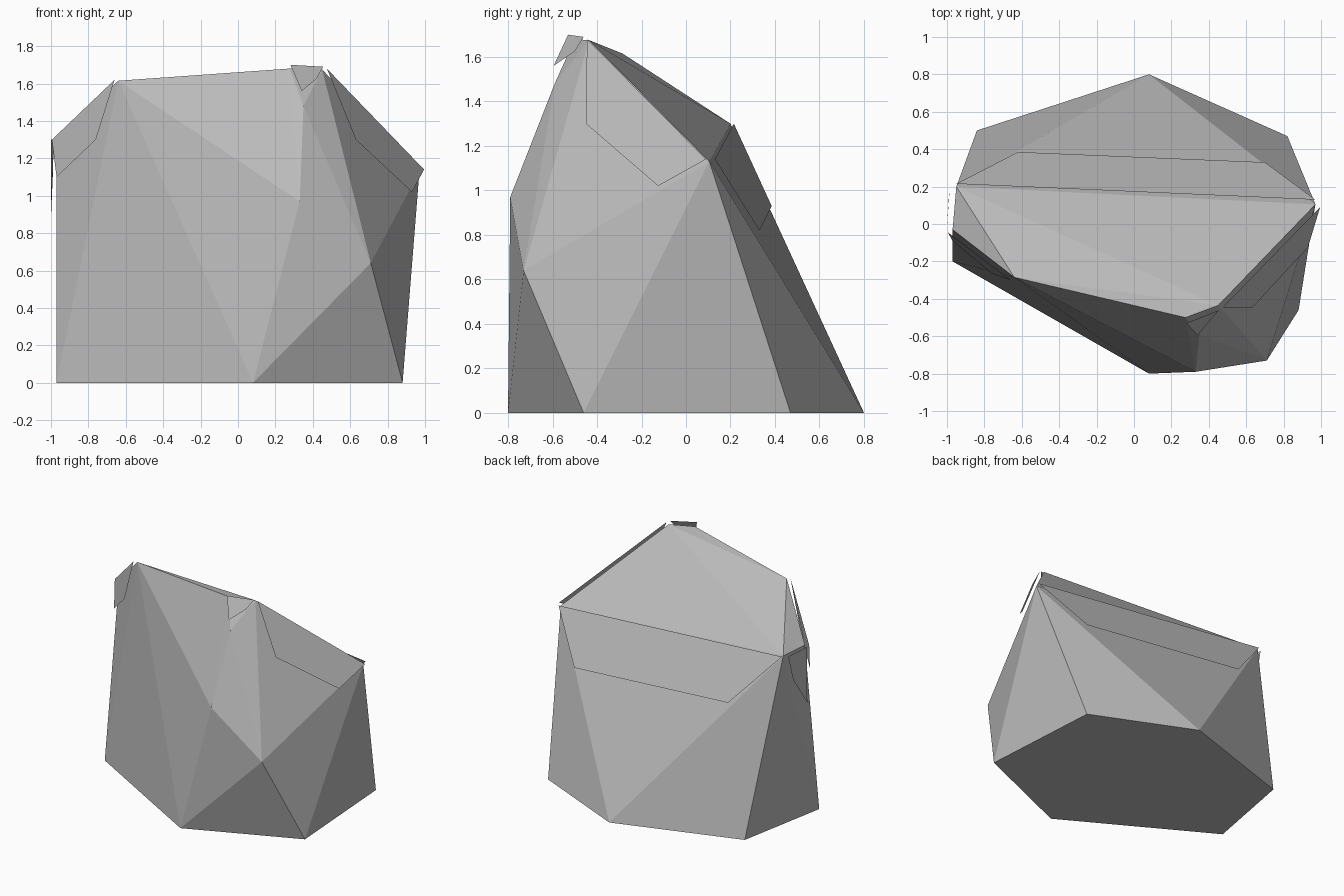
import bpy, bmesh

if "Cube" in bpy.data.objects:
    bpy.data.objects.remove(bpy.data.objects["Cube"])

stone = bpy.data.materials.new("grey_stone")
stone.diffuse_color = (0.5, 0.5, 0.5, 1)
stone.use_nodes = True
stone.node_tree.nodes["Principled BSDF"].inputs["Base Color"].default_value = stone.diffuse_color


def add_object(name, bm):
    mesh = bpy.data.meshes.new(name)
    bm.to_mesh(mesh)
    bm.free()
    mesh.materials.append(stone)
    obj = bpy.data.objects.new(name, mesh)
    bpy.context.collection.objects.link(obj)


# Faceted boulder: hull over base ring, front bulge and sloping crown
base = [(0.08, 0.80), (-0.84, 0.50), (-0.97, -0.20),
        (0.08, -0.80), (0.88, -0.46), (0.82, 0.47)]
bulge = [(0.33, -0.79, 0.97), (0.71, -0.73, 0.64), (0.35, -0.59, 1.48)]
crown = [(-0.64, -0.285, 1.615), (0.275, -0.50, 1.68), (0.45, -0.435, 1.675),
         (0.97, 0.105, 1.13), (-0.95, 0.20, 1.30), (-0.97, -0.03, 1.30)]
bm = bmesh.new()
for p in [(x, y, 0) for x, y in base] + bulge + crown:
    bm.verts.new(p)
bmesh.ops.convex_hull(bm, input=bm.verts[:])
bmesh.ops.dissolve_limit(bm, angle_limit=0.01, verts=bm.verts[:], edges=bm.edges[:])
bmesh.ops.recalc_face_normals(bm, faces=bm.faces[:])
add_object("boulder", bm)

# Thin slabs hanging from the crown rim: upper edge first, then lower edge
slabs = {
    "back_slab": [(0.97, 0.13, 1.14), (-0.95, 0.215, 1.30),
                  (-0.62, 0.385, 0.93), (0.70, 0.33, 0.82)],
    "right_slab": [(0.475, -0.445, 1.68), (0.995, 0.09, 1.14),
                   (0.93, -0.125, 1.02), (0.63, -0.45, 1.30)],
    "front_slab": [(0.28, -0.53, 1.70), (0.455, -0.46, 1.69),
                   (0.42, -0.50, 1.625), (0.34, -0.595, 1.56)],
    "front_left_slab": [(-0.66, -0.30, 1.62), (-0.995, -0.045, 1.30),
                        (-0.97, -0.09, 1.10), (-0.76, -0.265, 1.30)],
    "left_slab": [(-0.985, 0.19, 1.30), (-1.0, -0.01, 1.30),
                  (-1.0, -0.015, 0.88), (-0.99, 0.14, 1.11)],
}
for name, corners in slabs.items():
    bm = bmesh.new()
    face = bm.faces.new([bm.verts.new(c) for c in corners])
    face.normal_update()
    # Face outwards from the middle of the boulder
    if face.normal.dot(face.calc_center_median()) < 0:
        face.normal_flip()
    add_object(name, bm)
